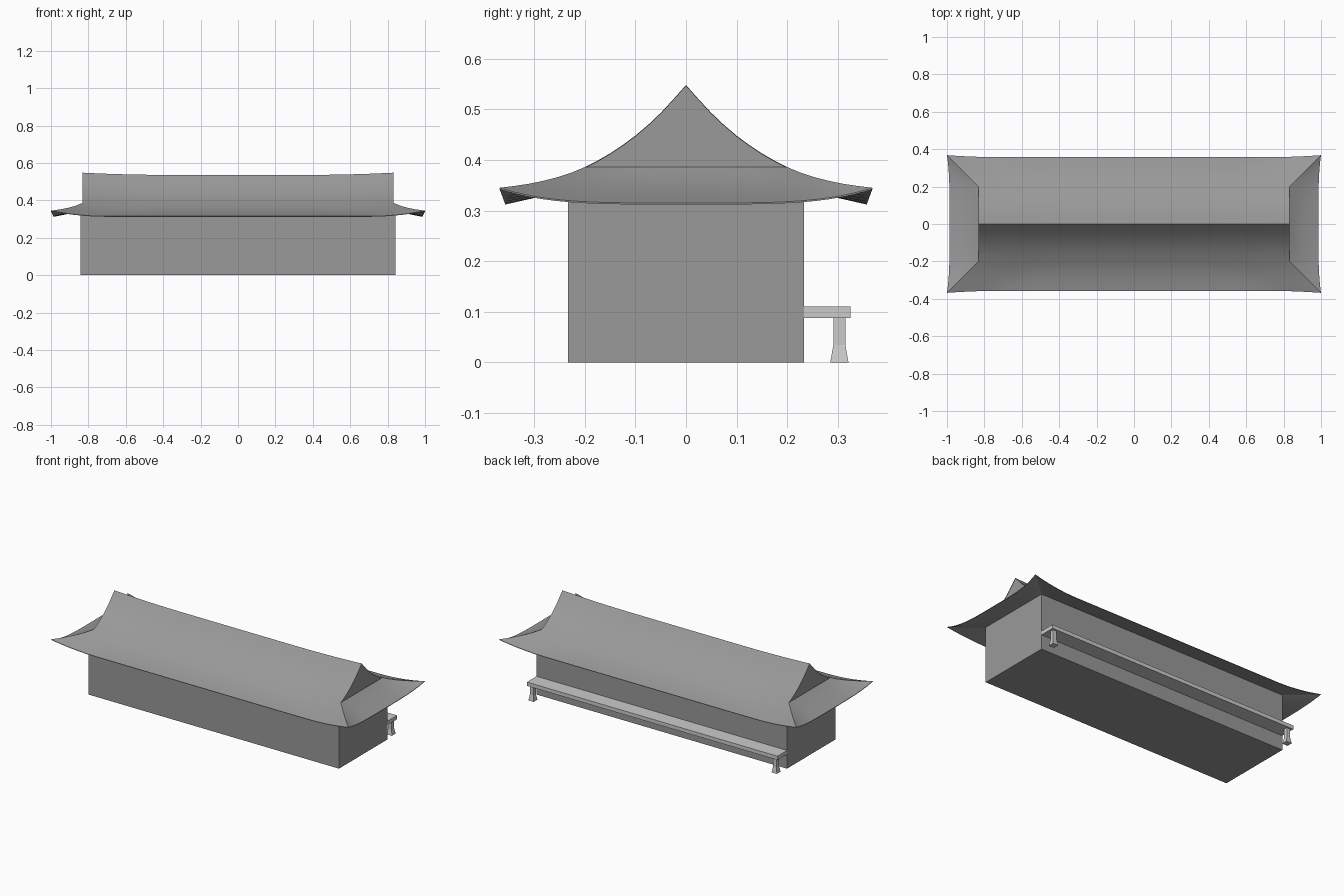
import bpy, bmesh, math
from mathutils import Vector

if "Cube" in bpy.data.objects:
    bpy.data.objects.remove(bpy.data.objects["Cube"])

BODY_X, BODY_Y, BODY_TOP = 0.843, 0.233, 0.34

dark = bpy.data.materials.new("dark_grey")
dark.diffuse_color = (0.32, 0.32, 0.32, 1)
dark.use_nodes = True
dark.node_tree.nodes["Principled BSDF"].inputs["Base Color"].default_value = dark.diffuse_color


def finish(name, bm, smooth=False, mat=None):
    bmesh.ops.remove_doubles(bm, verts=bm.verts, dist=0.0004)
    bmesh.ops.recalc_face_normals(bm, faces=bm.faces)
    me = bpy.data.meshes.new(name)
    bm.to_mesh(me)
    bm.free()
    if mat:
        me.materials.append(mat)
    ob = bpy.data.objects.new(name, me)
    bpy.context.collection.objects.link(ob)
    if smooth:
        bpy.ops.object.select_all(action='DESELECT')
        ob.select_set(True)
        bpy.context.view_layer.objects.active = ob
        bpy.ops.object.shade_smooth_by_angle(angle=math.radians(40))
    return ob


def box(name, x0, x1, y0, y1, z0, z1, bottom_scale=1.0, mat=None):
    bm = bmesh.new()
    bmesh.ops.create_cube(bm, size=1)
    for v in bm.verts:
        s = bottom_scale if v.co.z < 0 else 1.0
        v.co = Vector(((x0 + x1) / 2 + v.co.x * s * (x1 - x0),
                       (y0 + y1) / 2 + v.co.y * s * (y1 - y0),
                       z0 if v.co.z < 0 else z1))
    return finish(name, bm, mat=mat)


def add_grid(bm, rows):
    vs = [[bm.verts.new(p) for p in r] for r in rows]
    for a, b in zip(vs, vs[1:]):
        for i in range(len(a) - 1):
            bm.faces.new((a[i], a[i + 1], b[i + 1], b[i]))


def refine(pts):
    # insert a smooth midpoint between neighbouring profile points
    v, out = [Vector(p) for p in pts], []
    for i in range(len(v) - 1):
        a, b = v[i], v[i + 1]
        p = v[i - 1] if i else 2 * a - b
        n = v[i + 2] if i + 2 < len(v) else 2 * b - a
        out += [a, (9 * (a + b) - p - n) / 16]
    return out + [v[-1]]


# walls
box("walls", -BODY_X, BODY_X, -BODY_Y, BODY_Y, 0, BODY_TOP, mat=dark)

# roof profile at the raised ends: (y, z, drop towards the middle)
PROFILE = refine([(0, .548, .012), (.05, .493, .012), (.1, .448, .012), (.15, .413, .012),
                  (.2, .386, .013), (.25, .367, .018), (.31, .353, .024), (.368, .345, .030)])
GABLE_ROW = 8
GABLE_Y, GABLE_X, EAVE_Y = 0.2, 0.832, 0.368
U = [math.sin(math.pi / 2 * (i / 16)) for i in range(-16, 17)]


def half_width(y):
    return GABLE_X + max(0, (y - GABLE_Y) / (EAVE_Y - GABLE_Y)) * (1 - GABLE_X)


def slope_row(y, z, drop):
    # long slope row, sagging away from the ends; flare tightens towards the eave
    w, row = half_width(y), []
    start = .45 + .25 * max(0, (y - GABLE_Y) / (EAVE_Y - GABLE_Y))
    for u in U:
        sag = 1 - max(0, (abs(u) - start) / (1 - start)) ** 2
        row.append(Vector((u * w, y - .011 * sag * y / EAVE_Y, z - drop * sag)))
    return row


def hip_row(y, z, drop):
    # short end-slope row between the two hip lines
    t, row = (y - GABLE_Y) / (EAVE_Y - GABLE_Y), []
    for u in U:
        sag = 1 - abs(u) ** 4
        row.append(Vector((half_width(y) - .014 * t * sag, u * y, z - .030 * t * sag)))
    return row


def eave_and_soffit(top, inner):
    # thin eave edge and the underside running back to the wall
    low = [p - Vector((0, 0, .003)) for p in top]
    return [top, low, inner]


bm = bmesh.new()
slopes = [slope_row(*p) for p in PROFILE]
hips = [hip_row(*p) for p in PROFILE[GABLE_ROW:]]
long_wall = [Vector((u * BODY_X, BODY_Y, BODY_TOP)) for u in U]
end_wall = [Vector((BODY_X, u * BODY_Y, BODY_TOP)) for u in U]
for s in (1, -1):
    for rows in (slopes, eave_and_soffit(slopes[-1], long_wall)):
        add_grid(bm, [[Vector((p.x, s * p.y, p.z)) for p in r] for r in rows])
    for rows in (hips, eave_and_soffit(hips[-1], end_wall)):
        add_grid(bm, [[Vector((s * p.x, p.y, p.z)) for p in r] for r in rows])
finish("roof", bm, smooth=True, mat=dark)

# gable panels closing the triangular ends
for s, side in ((1, "right"), (-1, "left")):
    bm = bmesh.new()
    half = [(p[0], p[1] - .001) for p in PROFILE[:GABLE_ROW + 1]]
    outline = half[::-1] + [(-y, z) for y, z in half[1:]]
    bm.faces.new([bm.verts.new((s * (GABLE_X - .002), y, z)) for y, z in outline])
    bm.normal_update()
    for f in bm.faces:
        if f.normal.x * s < 0:
            f.normal_flip()
    me = bpy.data.meshes.new("gable_" + side)
    bm.to_mesh(me)
    bm.free()
    me.materials.append(dark)
    bpy.context.collection.objects.link(bpy.data.objects.new("gable_" + side, me))

# rear veranda with two footed posts
box("veranda_deck", -BODY_X, BODY_X, BODY_Y, .325, .088, .111)
for s, side in ((1, "right"), (-1, "left")):
    x, y, r = s * .818, .303, .012
    box("veranda_post_" + side, x - r, x + r, y - r, y + r, .034, .089)
    box("post_foot_" + side, x - r, x + r, y - r, y + r, 0, .034, bottom_scale=1.5)
